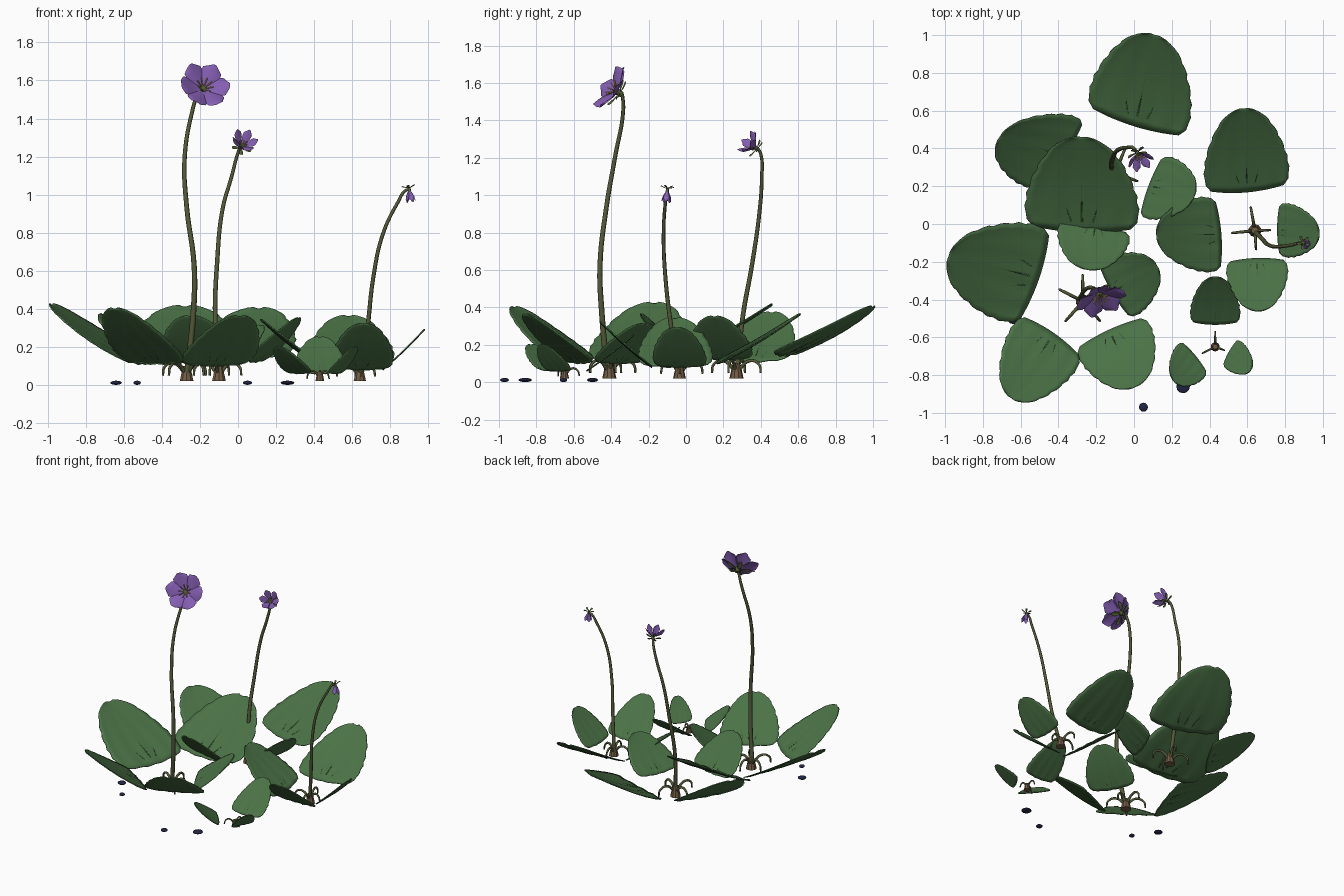
import bpy, bmesh, math
from mathutils import Vector
from math import sin, cos, pi, radians

if "Cube" in bpy.data.objects:
    bpy.data.objects.remove(bpy.data.objects["Cube"])


def mat(name, rgb):
    m = bpy.data.materials.new(name)
    m.diffuse_color = (*rgb, 1)
    m.use_nodes = True
    m.node_tree.nodes["Principled BSDF"].inputs["Base Color"].default_value = m.diffuse_color
    return m


GREEN = mat("leaf_green", (0.07, 0.17, 0.062))
VEIN = mat("vein_green", (0.045, 0.11, 0.04))
STEM = mat("stem_green", (0.09, 0.1, 0.04))
BROWN = mat("crown_brown", (0.17, 0.11, 0.06))
PURPLE = mat("petal_purple", (0.23, 0.11, 0.44))
YELLOW = mat("stamen_yellow", (0.75, 0.6, 0.2))
SEPAL = mat("sepal_green", (0.09, 0.12, 0.04))
BERRY = mat("berry_blue", (0.015, 0.018, 0.06))


def lerp(t, pts):
    for (a, b), (c, d) in zip(pts, pts[1:]):
        if t <= c:
            return b + (d - b) * (t - a) / (c - a)
    return pts[-1][1]


def sheet(name, fn, nu, nv, material, thick=0):
    """Surface patch: fn(u 0..1, v -1..1) gives each point."""
    bm = bmesh.new()
    g = [[bm.verts.new(fn(i / nu, 2 * j / nv - 1)) for j in range(nv + 1)] for i in range(nu + 1)]
    for i in range(nu):
        for j in range(nv):
            bm.faces.new((g[i][j], g[i + 1][j], g[i + 1][j + 1], g[i][j + 1]))
    bmesh.ops.recalc_face_normals(bm, faces=bm.faces)
    if sum(f.normal.z for f in bm.faces) < 0:
        bmesh.ops.reverse_faces(bm, faces=bm.faces)
    me = bpy.data.meshes.new(name)
    bm.to_mesh(me)
    bm.free()
    me.shade_smooth()
    me.materials.append(material)
    ob = bpy.data.objects.new(name, me)
    bpy.context.collection.objects.link(ob)
    if thick:
        sol = ob.modifiers.new("thickness", 'SOLIDIFY')
        sol.thickness = thick
        sol.offset = 0


def tube(name, pts, r0, r1, material):
    cu = bpy.data.curves.new(name, 'CURVE')
    cu.dimensions = '3D'
    cu.bevel_depth = 1
    cu.bevel_resolution = 2
    cu.resolution_u = 6
    cu.use_fill_caps = True
    sp = cu.splines.new('BEZIER')
    sp.bezier_points.add(len(pts) - 1)
    for k, (bp, p) in enumerate(zip(sp.bezier_points, pts)):
        bp.co = p
        bp.handle_left_type = bp.handle_right_type = 'AUTO'
        bp.radius = r0 + (r1 - r0) * k / (len(pts) - 1)
    cu.materials.append(material)
    ob = bpy.data.objects.new(name, cu)
    bpy.context.collection.objects.link(ob)


LEAF_W = [(0, .86), (.06, .96), (.14, 1), (.3, .99), (.5, .9), (.7, .74), (.85, .56), (.94, .38), (.98, .24), (1, .1)]


def leaf(c1, c2, tip, zb, zt):
    """Broad blade from two base corners to a raised tip."""
    a, b, t3 = Vector(c1), Vector(c2), Vector(tip)
    base, side = (a + b) / 2, (b - a) / 2
    axis = t3 - base
    W = side.length

    def fn(u, v):
        t = 1 - (1 - u) ** 1.4
        w = lerp(t, LEAF_W) * (1 + .022 * sin(t * 38))
        p = base + axis * (t - .05 * (1 - v * v) * (1 - t)) + side * w * v * 1.02
        z = zb + (zt - zb) * t + .07 * W * v * v * (1 - .5 * t)
        z += .012 * W * cos(v * pi * 4) * (1 - t) - .05 * W * sin(pi * t)
        return (p.x, p.y, z)
    sheet("leaf", fn, 18, 16, GREEN, .006)
    # main veins fanning out from the base
    for v, end in ((-.32, .35), (0, .5), (.32, .35)):
        tube("leaf_vein", [fn(.08, v * .6), fn(end * .55, v * .85), fn(end, v)], .012 * W + .002, .002, VEIN)
    return base


def crown(pos, s):
    """Flared root crown standing on the ground."""
    bpy.ops.mesh.primitive_cone_add(vertices=10, radius1=.038 * s, radius2=.02 * s, depth=.08 * s,
                                    location=(*pos, .02 + .04 * s))
    ob = bpy.context.object
    ob.name = "crown"
    ob.data.materials.append(BROWN)
    bpy.ops.object.shade_smooth_by_angle()


def plant(pos, s, leaves):
    crown(pos, s)
    p = Vector(pos)
    for lf in leaves:
        d = leaf(*lf) - p
        # drooping leaf stalk hook
        n = d.normalized()
        e = p + n * min(d.length * .62, .14 * s)
        m = p + (e - p) * .55
        tube("leaf_stalk", [(*p, .05 * s), (*m, .115 * s), (*(e - n * .01), .095 * s), (*e, .05 * s)],
             .01 * s, .006 * s, STEM)


PETAL_W = [(0, .18), (.2, .4), (.5, .8), (.75, 1), (.9, .85), (1, .4)]


def flower(center, normal, R, cup, n, width, sep_cup):
    c, nz = Vector(center), Vector(normal).normalized()
    ux = nz.orthogonal().normalized()
    uy = nz.cross(ux)

    def ring(name, count, R, cup, W, off, back, material):
        for k in range(count):
            a = 2 * pi * k / count + off
            out, tan = ux * cos(a) + uy * sin(a), uy * cos(a) - ux * sin(a)

            def fn(u, v):
                h = sin(cup) * u + .1 * u * u - .12 * v * v * u
                return (c + out * R * (.08 + u * cos(cup)) * (1 - .04 * v * v)
                        + tan * W * lerp(u, PETAL_W) * v + nz * (R * h - back))
            sheet(name, fn, 6, 6, material)
    ring("petal", n, R, cup, width, .25, 0, PURPLE)
    ring("sepal", 5, R * .62, sep_cup, R * .13, .6, R * .12, SEPAL)
    # stamens and short calyx
    for k in range(9):
        a = 2 * pi * k / 9
        q = c + (ux * cos(a) + uy * sin(a)) * R * .36 * cos(cup) + nz * R * .32
        tube("stamen", [c, q], R * .015, R * .028, YELLOW)
    tube("calyx", [c - nz * R * .25, c + nz * R * .1], R * .12, R * .14, SEPAL)


# four plants, each leaf as base corners, tip, base height, tip height
plant((-.27, -.41), 1.0, [
    ((-.44, -.03), (-.61, -.53), (-.98, -.17), .11, .42),
    ((-.60, -.48), (-.27, -.71), (-.65, -.92), .11, .40),
    ((-.31, -.66), (.06, -.49), (.01, -.86), .10, .36),
    ((-.19, -.21), (-.02, -.50), (.12, -.22), .10, .31),
    ((-.57, -.01), (.02, -.03), (-.28, .46), .13, .41)])
plant((-.10, .27), 1.0, [
    ((-.25, .62), (.27, .46), (.11, 1.0), .14, .40),
    ((-.26, .55), (-.50, .18), (-.71, .46), .11, .37),
    ((-.39, .02), (-.02, -.05), (-.25, -.24), .12, .36),
    ((.15, .36), (.03, .04), (.32, .15), .12, .35)])
plant((.64, -.035), .9, [
    ((.38, .17), (.82, .21), (.58, .61), .10, .36),
    ((.43, .14), (.46, -.25), (.12, -.06), .08, .34),
    ((.49, -.20), (.81, -.19), (.66, -.46), .08, .32),
    ((.77, .11), (.77, -.17), (.98, -.05), .08, .29)])
plant((.43, -.65), .65, [
    ((.30, -.52), (.56, -.52), (.43, -.28), .06, .25),
    ((.25, -.62), (.39, -.79), (.21, -.83), .06, .20),
    ((.55, -.61), (.47, -.75), (.62, -.77), .06, .20)])

# tall flower stems
tube("flower_stem", [(-.27, -.42, .04), (-.235, -.45, .37), (-.23, -.46, .62), (-.27, -.425, .94),
                     (-.28, -.38, 1.2), (-.235, -.335, 1.46), (-.21, -.34, 1.54)], .016, .009, STEM)
tube("flower_stem", [(-.1, .27, .04), (-.12, .305, .36), (-.11, .355, .64), (-.08, .395, .93),
                     (-.035, .405, 1.09), (0, .4, 1.22), (.012, .385, 1.25)], .014, .008, STEM)
tube("flower_stem", [(.64, -.04, .04), (.68, -.08, .3), (.71, -.11, .56), (.76, -.12, .79),
                     (.84, -.11, .96), (.885, -.1, 1.025), (.9, -.1, 1.025)], .0125, .007, STEM)

# open, half open and drooping flowers
flower((-.185, -.37, 1.555), (.25, -.78, .5), .132, radians(20), 6, .058, radians(10))
flower((.02, .37, 1.255), (.25, -.65, .5), .085, radians(42), 6, .025, radians(5))
flower((.9, -.1, 1.025), (.15, -.1, -1), .062, radians(70), 5, .016, radians(-25))

# fallen berries
for x, y, r in ((.05, -.97, .024), (.26, -.86, .036), (-.64, -.50, .03), (-.53, -.655, .02)):
    bpy.ops.mesh.primitive_uv_sphere_add(segments=12, ring_count=8, radius=r, location=(x, y, .012))
    ob = bpy.context.object
    ob.name = "berry"
    ob.scale.z = .011 / r
    ob.data.materials.append(BERRY)
    ob.data.shade_smooth()
